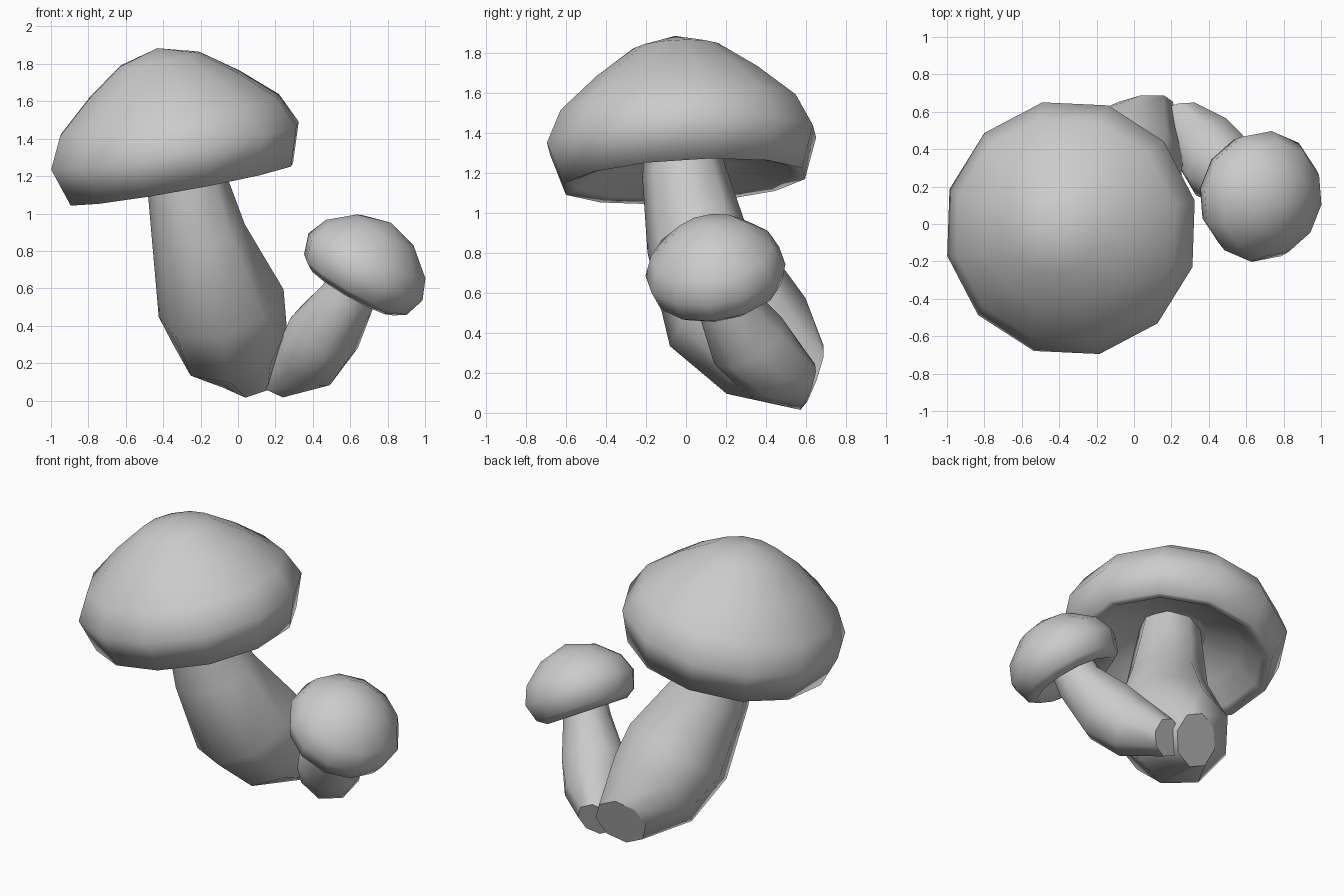
import bpy
import bmesh
from math import cos, sin, tau, radians
from mathutils import Vector

cube = bpy.data.objects.get("Cube")
if cube:
    bpy.data.objects.remove(cube)

grey = bpy.data.materials.new("mushroom_grey")
grey.use_nodes = True
grey.diffuse_color = (0.6, 0.6, 0.6, 1)
grey.node_tree.nodes["Principled BSDF"].inputs["Base Color"].default_value = (0.6, 0.6, 0.6, 1)


def loft(name, rings, sides, phase=0):
    """Skin rings of (centre, axis, radius); both ends are closed with flat faces."""
    bm = bmesh.new()
    loops = []
    for centre, axis, radius in rings:
        t = axis.normalized()
        u = (Vector((1, 0, 0)) - t * t.x).normalized()
        v = t.cross(u)
        if radius == 0:
            loops.append([bm.verts.new(centre)] * sides)
            continue
        angles = [phase + tau * i / sides for i in range(sides)]
        loops.append([bm.verts.new(centre + radius * (u * cos(a) + v * sin(a))) for a in angles])
    for low, high in zip(loops, loops[1:]):
        for i in range(sides):
            j = (i + 1) % sides
            corners = list(dict.fromkeys((low[i], low[j], high[j], high[i])))
            bm.faces.new(corners).smooth = True
    for end in (loops[0], loops[-1]):
        if end[0] is not end[1]:
            bm.faces.new(end)
    bmesh.ops.recalc_face_normals(bm, faces=bm.faces[:])
    mesh = bpy.data.meshes.new(name)
    bm.to_mesh(mesh)
    bm.free()
    mesh.materials.append(grey)
    obj = bpy.data.objects.new(name, mesh)
    bpy.context.collection.objects.link(obj)


def cap(name, centre, axis, profile, phase):
    """Tilted dome with a hollow underside; profile is (radius, height along axis)."""
    c, n = Vector(centre), Vector(axis).normalized()
    loft(name, [(c + n * h, n, r) for r, h in profile], 12, radians(phase))


def stem(name, path, end_axis):
    """Bent, swollen stalk through (x, y, z, radius) points, from the cap to the cut end."""
    pts = [Vector(p[:3]) for p in path]
    axes = [pts[1] - pts[0]]
    axes += [after - before for before, after in zip(pts, pts[2:])]
    axes.append(Vector(end_axis))
    loft(name, [(p, a, q[3]) for p, a, q in zip(pts, axes, path)], 8)


# Large mushroom
cap("large_cap", (-0.3, -0.01, 1.157), (-0.18, -0.06, 1),
    [(0.2, 0.2), (0.42, 0.13), (0.55, 0.02), (0.62, 0), (0.69, 0.21),
     (0.61, 0.375), (0.42, 0.54), (0.22, 0.68), (0, 0.74)], 13)
stem("large_stem",
     [(-0.31, -0.03, 1.4, 0.18), (-0.28, -0.01, 1.2, 0.21), (-0.21, 0.05, 0.88, 0.255),
      (-0.09, 0.21, 0.52, 0.345), (-0.04, 0.4, 0.335, 0.31), (0.04, 0.63, 0.175, 0.17)],
     (-0.15, 0.93, -0.34))

# Small mushroom
cap("small_cap", (0.682, 0.147, 0.715), (0.57, -0.17, 1),
    [(0.12, -0.06), (0.21, -0.1), (0.26, -0.15), (0.32, -0.11), (0.355, 0),
     (0.31, 0.11), (0.18, 0.22), (0, 0.275)], 20)
stem("small_stem",
     [(0.65, 0.16, 0.72, 0.13), (0.59, 0.2, 0.56, 0.15), (0.46, 0.31, 0.36, 0.205),
      (0.375, 0.43, 0.23, 0.19), (0.24, 0.605, 0.13, 0.12)],
     (-0.2, 0.93, -0.33))
